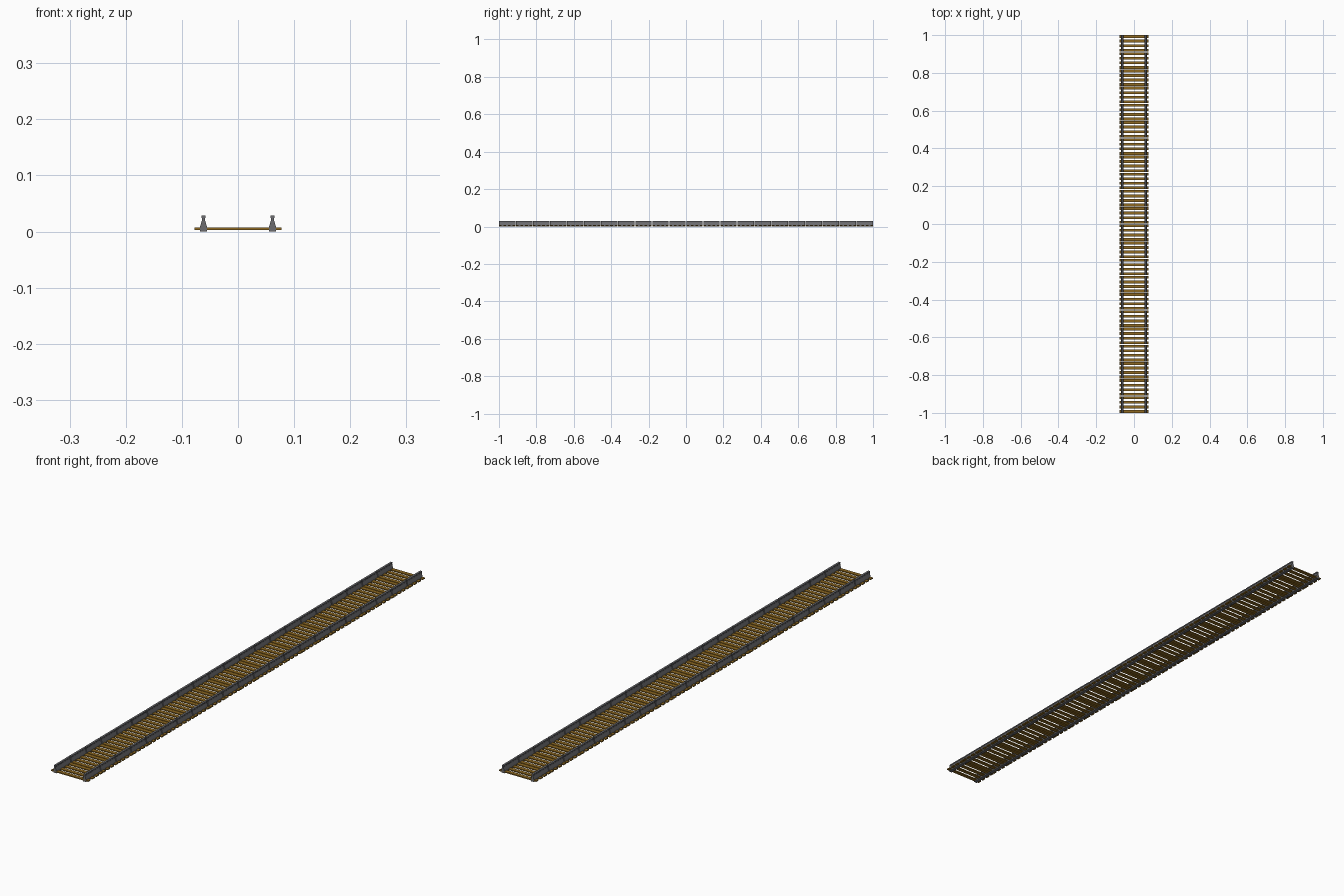
import bpy, bmesh

if "Cube" in bpy.data.objects:
    bpy.data.objects.remove(bpy.data.objects["Cube"])

SEGMENTS = 22            # track sections
GAP = 0.004              # joint between sections
TIES = 4                 # ties per section, outer ones flush with its ends
LENGTH = (2 - GAP * (SEGMENTS - 1)) / SEGMENTS
PITCH = LENGTH + GAP
TIE_W = 0.0145


def material(name, color):
    m = bpy.data.materials.new(name)
    m.diffuse_color = (*color, 1)
    m.use_nodes = True
    m.node_tree.nodes["Principled BSDF"].inputs["Base Color"].default_value = m.diffuse_color
    return m


def extrude_profile(name, profile, length, y, mat):
    """Closed x-z profile extruded along y, starting at y."""
    bm = bmesh.new()
    face = bm.faces.new([bm.verts.new((x, 0, z)) for x, z in profile])
    out = bmesh.ops.extrude_face_region(bm, geom=[face])
    verts = [v for v in out["geom"] if isinstance(v, bmesh.types.BMVert)]
    bmesh.ops.translate(bm, verts=verts, vec=(0, length, 0))
    bmesh.ops.recalc_face_normals(bm, faces=bm.faces)
    me = bpy.data.meshes.new(name)
    bm.to_mesh(me)
    bm.free()
    me.materials.append(mat)
    ob = bpy.data.objects.new(name, me)
    ob.location.y = y
    bpy.context.collection.objects.link(ob)
    return ob


def array_y(ob, count, step):
    mod = ob.modifiers.new("repeat", 'ARRAY')
    mod.count = count
    mod.use_relative_offset = False
    mod.use_constant_offset = True
    mod.constant_offset_displace = (0, step, 0)


steel = material("dark_steel", (0.15, 0.15, 0.16))
wood = material("brown_wood", (0.27, 0.14, 0.015))

# Rails: wide foot, tapering web, narrow head
half = [(0.0063, 0.0), (0.0063, 0.008), (0.0055, 0.011), (0.0028, 0.020),
        (0.0025, 0.0235), (0.0038, 0.025), (0.0038, 0.0285)]
profile = half + [(-x, z) for x, z in reversed(half)]
for side, x in (("left", -0.0615), ("right", 0.0615)):
    rail = extrude_profile(side + "_rail", [(x + px, z) for px, z in profile],
                           LENGTH, -1, steel)
    array_y(rail, SEGMENTS, PITCH)

# Wooden ties: a group per section, repeated along the track
ties = extrude_profile("wooden_ties",
                       [(-0.0775, 0.003), (0.0775, 0.003), (0.0775, 0.007), (-0.0775, 0.007)],
                       TIE_W, -1, wood)
array_y(ties, TIES, (LENGTH - TIE_W) / (TIES - 1))
array_y(ties, SEGMENTS, PITCH)
